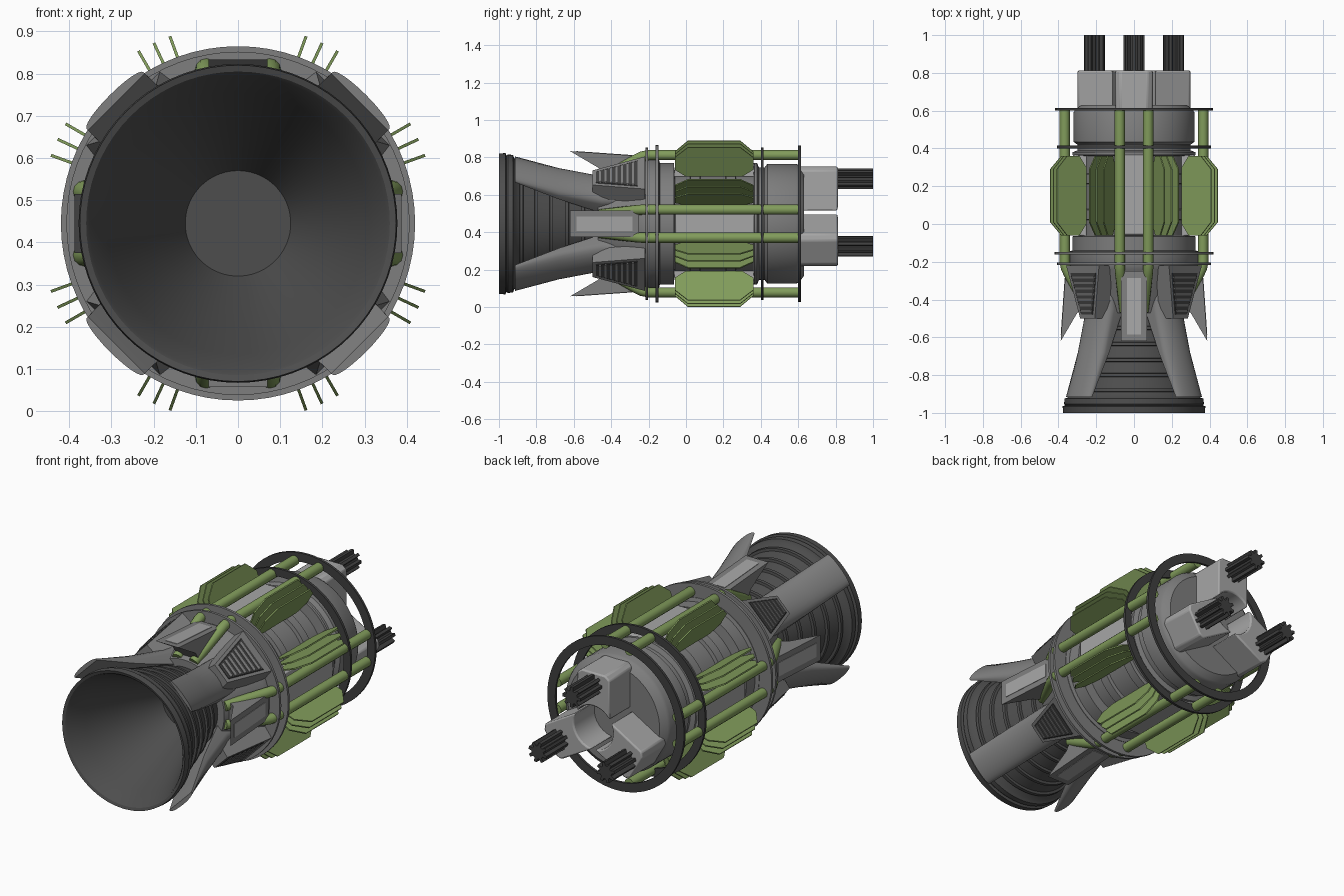
import bpy, bmesh, math
from mathutils import Vector

if "Cube" in bpy.data.objects:
    bpy.data.objects.remove(bpy.data.objects["Cube"])

CZ = 0.445                      # height of the engine axis
CARD = [0, 90, 180, 270]
DIAG = [45, 135, 225, 315]


def material(name, rgb):
    m = bpy.data.materials.new(name)
    m.diffuse_color = (*rgb, 1)
    m.use_nodes = True
    m.node_tree.nodes["Principled BSDF"].inputs["Base Color"].default_value = m.diffuse_color
    return m


GREY = material("hull_grey", (0.21, 0.21, 0.21))
LIGHT = material("light_grey", (0.38, 0.38, 0.38))
DARK = material("nozzle_dark_grey", (0.075, 0.075, 0.075))
BLACK = material("ring_charcoal", (0.05, 0.05, 0.05))
GREEN = material("olive_green", (0.22, 0.33, 0.105))


def pos(a, r, l, y):
    """Radius r, sideways offset l and length y, turned to angle a about the axis."""
    a = math.radians(a)
    c, s = math.cos(a), math.sin(a)
    return Vector((c * r - s * l, y, CZ + s * r + c * l))


def finish(bm, name, mat, bevel=0):
    bmesh.ops.recalc_face_normals(bm, faces=bm.faces)
    me = bpy.data.meshes.new(name)
    bm.to_mesh(me)
    bm.free()
    me.materials.append(mat)
    ob = bpy.data.objects.new(name, me)
    bpy.context.collection.objects.link(ob)
    bpy.ops.object.select_all(action='DESELECT')
    ob.select_set(True)
    bpy.context.view_layer.objects.active = ob
    bpy.ops.object.shade_smooth_by_angle(angle=math.radians(32))
    if bevel:
        b = ob.modifiers.new("bevel", 'BEVEL')
        b.width, b.segments, b.limit_method = bevel, 2, 'ANGLE'
    return ob


def loft(name, groups, angles, mat, bevel=0):
    """Solids through loops of (r, l, y) points, repeated at each angle."""
    bm = bmesh.new()
    for a in angles:
        for loops in groups:
            vs = [[bm.verts.new(pos(a, *p)) for p in lp] for lp in loops]
            n = len(vs[0])
            for A, B in zip(vs, vs[1:]):
                for i in range(n):
                    j = (i + 1) % n
                    bm.faces.new((A[i], A[j], B[j], B[i]))
            bm.faces.new(vs[0])
            bm.faces.new(vs[-1])
    return finish(bm, name, mat, bevel)


def revolve(name, prof, mat, closed=False, n=72):
    bm = bmesh.new()
    rows = []
    for r, y in prof:
        if r == 0:
            rows.append([bm.verts.new(pos(0, 0, 0, y))] * n)
        else:
            rows.append([bm.verts.new(pos(360 * i / n, r, 0, y)) for i in range(n)])
    for A, B in zip(rows, rows[1:] + (rows[:1] if closed else [])):
        for i in range(n):
            j = (i + 1) % n
            f = list(dict.fromkeys((A[i], A[j], B[j], B[i])))
            if len(f) > 2:
                bm.faces.new(f)
    return finish(bm, name, mat)


def side_plate(pts, l0, l1):
    """A (r, y) outline extruded sideways."""
    return [[(r, l, y) for r, y in pts] for l in (l0, l1)]


# main hull
revolve("hull", [(0, .63), (.28, .63), (.312, .605), (.32, .59), (.32, .435), (.30, .42),
                 (.30, .39), (.325, .38), (.325, .365), (.27, .36), (.27, -.06), (.325, -.065),
                 (.325, -.14), (.345, -.145), (.345, -.22), (.335, -.24), (.245, -.47), (0, -.47)], GREY)
for i, y in enumerate((.05, .24)):
    revolve(f"waist_rib_{i}", [(.26, y - .03), (.29, y - .025), (.29, y + .025), (.26, y + .03)], GREY, True)

# bell nozzle with stepped ribs and hollow inside
prof = [(0, -.48), (.125, -.48), (.20, -.64), (.262, -.78), (.31, -.89), (.352, -.985), (.36, -.995), (.375, -1),
        (.378, -.965), (.364, -.96), (.37, -.953), (.368, -.925), (.35, -.918)]
for y in (-.88, -.80, -.72, -.635, -.55):
    r = .335 - .3 * (y + .9)
    prof += [(r - .003, y - .01), (r + .010, y - .008), (r + .008, y + .008), (r - .006, y + .01)]
revolve("nozzle", prof + [(.2, -.45), (0, -.45)], DARK)

# hoops around the hull
for name, y, ro, ri, mat in (("rear_hoop", .607, .418, .37, BLACK), ("middle_hoop", .408, .408, .365, BLACK),
                             ("front_flange", -.155, .42, .33, GREY), ("nozzle_flange", -.21, .407, .33, GREY)):
    revolve(name, [(ri, y - .007), (ro, y - .007), (ro, y + .007), (ri, y + .007)], mat, True)

# green rods bending inwards behind the nozzle flange
cu = bpy.data.curves.new("pipes", 'CURVE')
cu.dimensions = '3D'
cu.bevel_depth, cu.bevel_resolution, cu.use_fill_caps = .027, 4, True
for a in CARD:
    for s in (1, -1):
        path = [(.367, .075, .605), (.367, .075, -.20), (.36, .075, -.235), (.345, .073, -.265), (.24, .05, -.46)]
        sp = cu.splines.new('POLY')
        sp.points.add(len(path) - 1)
        for p, (r, l, y) in zip(sp.points, path):
            p.co = (*pos(a, r, l * s, y), 1)
pipes = bpy.data.objects.new("pipes", cu)
bpy.context.collection.objects.link(pipes)
bpy.ops.object.select_all(action='DESELECT')
pipes.select_set(True)
bpy.context.view_layer.objects.active = pipes
bpy.ops.object.convert(target='MESH')
bpy.context.object.data.materials.clear()
bpy.context.object.data.materials.append(GREEN)
bpy.ops.object.shade_smooth_by_angle(angle=math.radians(40))

# radial green plates, three on each side of every fairing
plate = [(.472, .01), (.472, .29), (.41, .36), (.335, .36), (.293, .30), (.293, 0), (.335, -.06), (.41, -.06)]
loft("radiator_plates", [side_plate(plate, -.0035, .0035)],
     [a + s * d for a in CARD for s in (1, -1) for d in (20, 25, 30)], GREEN)

# flat fairings along the waist
loft("waist_fairings", [side_plate([(.25, -.065), (.325, -.055), (.325, .365), (.25, .375)], -.10, .10)],
     CARD, LIGHT, .006)

# swept fins with a raised inlay
loft("fins", [side_plate([(.388, -.62), (.362, -.25), (.25, -.25), (.22, -.42), (.30, -.47)], -.07, .07)], CARD, GREY)
loft("fin_inlays", [side_plate([(.388, -.585), (.367, -.285), (.36, -.285), (.38, -.585)], -.038, .038)], CARD, LIGHT)


# nozzle struts: rounded on the outside, tapering to a thin free tip
def strut_loop(y, r, t, d):
    top = [(r - min(.055, d * .8) * (1 - math.cos(k)), t * math.sin(k), y)
           for k in [math.radians(-90 + 15 * i) for i in range(13)]]
    return top + [(r - d, t, y), (r - d, -t, y)]


loft("struts", [[strut_loop(-.915, .43, .095, .022), strut_loop(-.68, .363, .098, .08),
                 strut_loop(-.45, .30, .10, .12), strut_loop(-.25, .30, .10, .12)]], DIAG, GREY)


# louvred vent housings
def vent_loop(y, r, t, depth):
    return [(r, -t, y), (r, t, y), (r - depth, t + .012, y), (r - depth, -t - .012, y)]


def along(y):                   # outer radius and half width of the housing
    k = (y + .5) / .28
    return .348 + .037 * k, .055 + .068 * k


loft("vent_housings", [[vent_loop(-.5, .348, .055, .09), vent_loop(-.22, .385, .123, .09)]], DIAG, GREY)
loft("vent_openings", [[vent_loop(y, along(y)[0] + .003, along(y)[1] - .02, .01) for y in (-.48, -.26)]], DIAG, BLACK)
slats = []
for i in range(7):
    y = -.466 + i * .0295
    r, t = along(y)
    slats.append([vent_loop(y, r + .005, t - .024, .01), vent_loop(y + .012, r + .009, t - .024, .01)])
loft("vent_slats", slats, DIAG, GREY)

# three barrel housings with a round hollow between them
notch = [(.12 * math.cos(k), .12 * math.sin(k)) for k in [math.radians(56 - 14 * i) for i in range(9)]]
section = [(.284, -.099), (.305, -.072), (.305, .072), (.284, .099)] + notch
loft("barrel_housings", [[[(r, l, y) for r, l in section] for y in (.60, .812)]], [90, 210, 330], LIGHT, .008)

# ridged barrels
gear = []
for i in range(8):
    for d, r in ((-14, .036), (-8, .056), (8, .056), (14, .036)):
        k = math.radians(45 * i + d)
        gear.append((.24 + r * math.cos(k), r * math.sin(k)))
loft("barrels", [[[(r, l, y) for r, l in gear] for y in (.80, 1.0)]], [90, 210, 330], BLACK)
